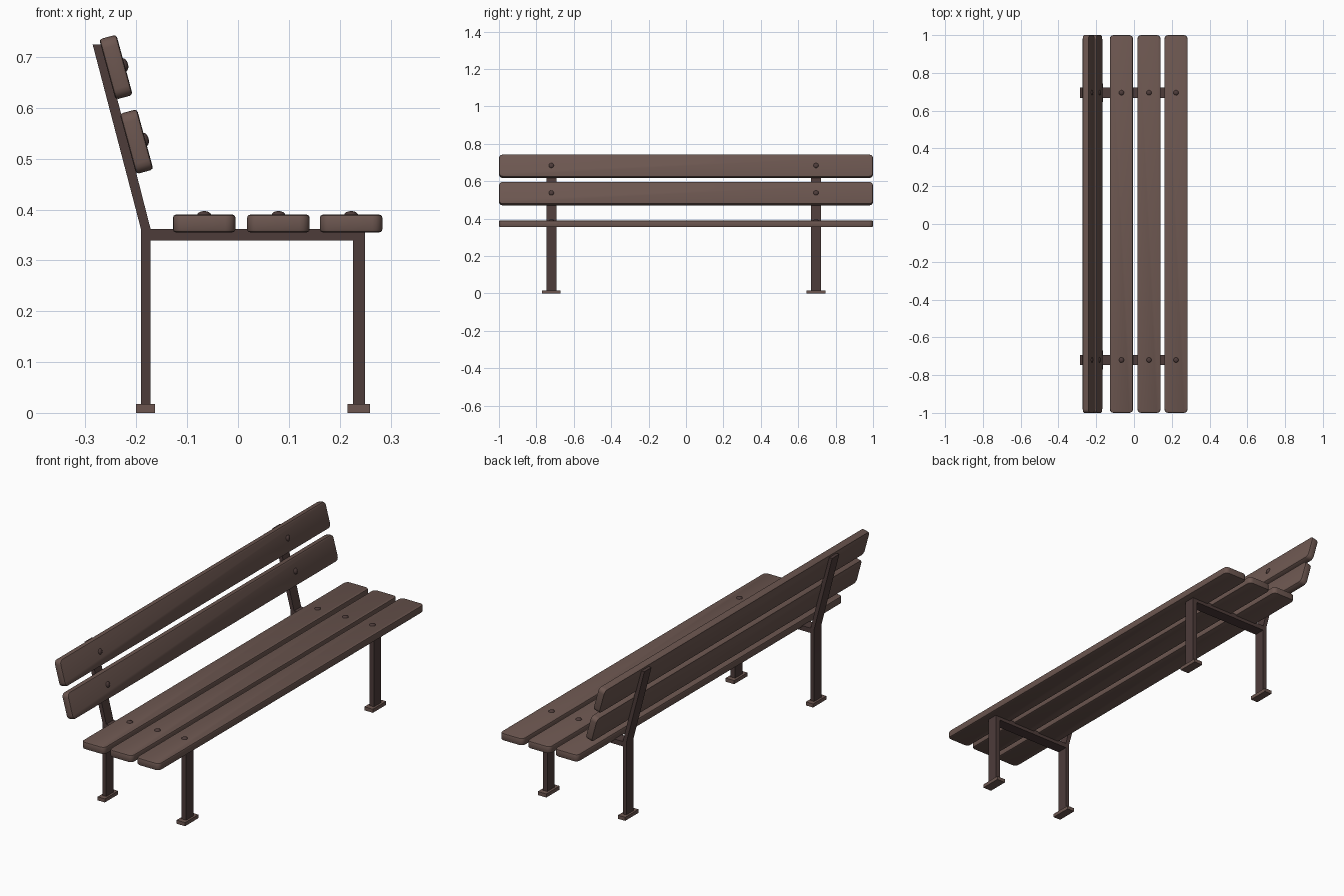
import bpy, bmesh, math
from mathutils import Matrix, Vector

if "Cube" in bpy.data.objects:
    bpy.data.objects.remove(bpy.data.objects["Cube"])


def material(name, rgb):
    m = bpy.data.materials.new(name)
    m.diffuse_color = (*rgb, 1)
    m.use_nodes = True
    m.node_tree.nodes["Principled BSDF"].inputs["Base Color"].default_value = m.diffuse_color
    return m


WOOD = material("brown_wood", (0.150, 0.094, 0.080))
IRON = material("dark_brown_metal", (0.075, 0.045, 0.042))


def finish(bm, name, mat, matrix=Matrix()):
    bmesh.ops.recalc_face_normals(bm, faces=bm.faces)
    me = bpy.data.meshes.new(name)
    bm.to_mesh(me)
    bm.free()
    me.materials.append(mat)
    ob = bpy.data.objects.new(name, me)
    ob.matrix_world = matrix
    bpy.context.collection.objects.link(ob)
    bpy.context.view_layer.objects.active = ob
    bpy.ops.object.select_all(action='DESELECT')
    ob.select_set(True)
    bpy.ops.object.shade_smooth_by_angle(angle=math.radians(35))
    return ob


def box(size):
    bm = bmesh.new()
    bmesh.ops.create_cube(bm, size=1)
    bmesh.ops.scale(bm, vec=size, verts=bm.verts)
    return bm


FRAME_Y = (-0.72, 0.695)
W, L, T = 0.123, 2.0, 0.035


def plank(name, x, z, tilt):
    # rounded board: corners in plan first, then the rims
    m = Matrix.Translation((x, 0, z)) @ Matrix.Rotation(tilt, 4, 'Y')
    bm = box((W, L, T))
    corners = [e for e in bm.edges
               if abs(e.verts[0].co.z - e.verts[1].co.z) > T / 2]
    bmesh.ops.bevel(bm, geom=corners, offset=0.02, segments=4, profile=0.5,
                    affect='EDGES')
    rims = [e for e in bm.edges
            if abs(e.verts[0].co.z - e.verts[1].co.z) < 1e-5]
    bmesh.ops.bevel(bm, geom=rims, offset=0.006, segments=2, profile=0.5,
                    affect='EDGES')
    finish(bm, name, WOOD, m)
    # domed bolt heads
    for i, y in enumerate(FRAME_Y):
        bm = bmesh.new()
        bmesh.ops.create_uvsphere(bm, u_segments=14, v_segments=8, radius=1)
        bmesh.ops.scale(bm, vec=(0.014, 0.014, 0.008), verts=bm.verts)
        finish(bm, f"{name}_bolt_{i + 1}", IRON,
               m @ Matrix.Translation((0, y, T / 2 - 0.001)))


# seat boards
for i, x in enumerate((-0.0665, 0.0795, 0.2225)):
    plank(f"seat_board_{i + 1}", x, 0.3725, 0)
# backrest boards, outer face turned forward (+x)
tilt = math.radians(90 - 15.2)
plank("lower_back_board", -0.1995, 0.5335, tilt)
plank("upper_back_board", -0.240, 0.680, tilt)


def profile(name, pts, y, width):
    bm = bmesh.new()
    f = bm.faces.new([bm.verts.new((x, y - width / 2, z)) for x, z in pts])
    r = bmesh.ops.extrude_face_region(bm, geom=[f])
    bmesh.ops.translate(bm, vec=(0, width, 0),
                        verts=[v for v in r["geom"]
                               if isinstance(v, bmesh.types.BMVert)])
    finish(bm, name, IRON)


# bent metal frame: rear leg with back post, seat rail and front leg
FRAME = [(-0.191, 0.01), (-0.172, 0.01), (-0.172, 0.339), (0.226, 0.339),
         (0.226, 0.01), (0.250, 0.01), (0.250, 0.362), (-0.172, 0.362),
         (-0.265, 0.725), (-0.286, 0.725), (-0.191, 0.362)]
for i, y in enumerate(FRAME_Y):
    profile(f"frame_{i + 1}", FRAME, y, 0.054)
    # foot plates
    for name, x0, x1 in (("rear", -0.201, -0.163), ("front", 0.215, 0.260)):
        finish(box((x1 - x0, 0.1, 0.017)), f"{name}_foot_{i + 1}", WOOD,
               Matrix.Translation(((x0 + x1) / 2, y, 0.0085)))
